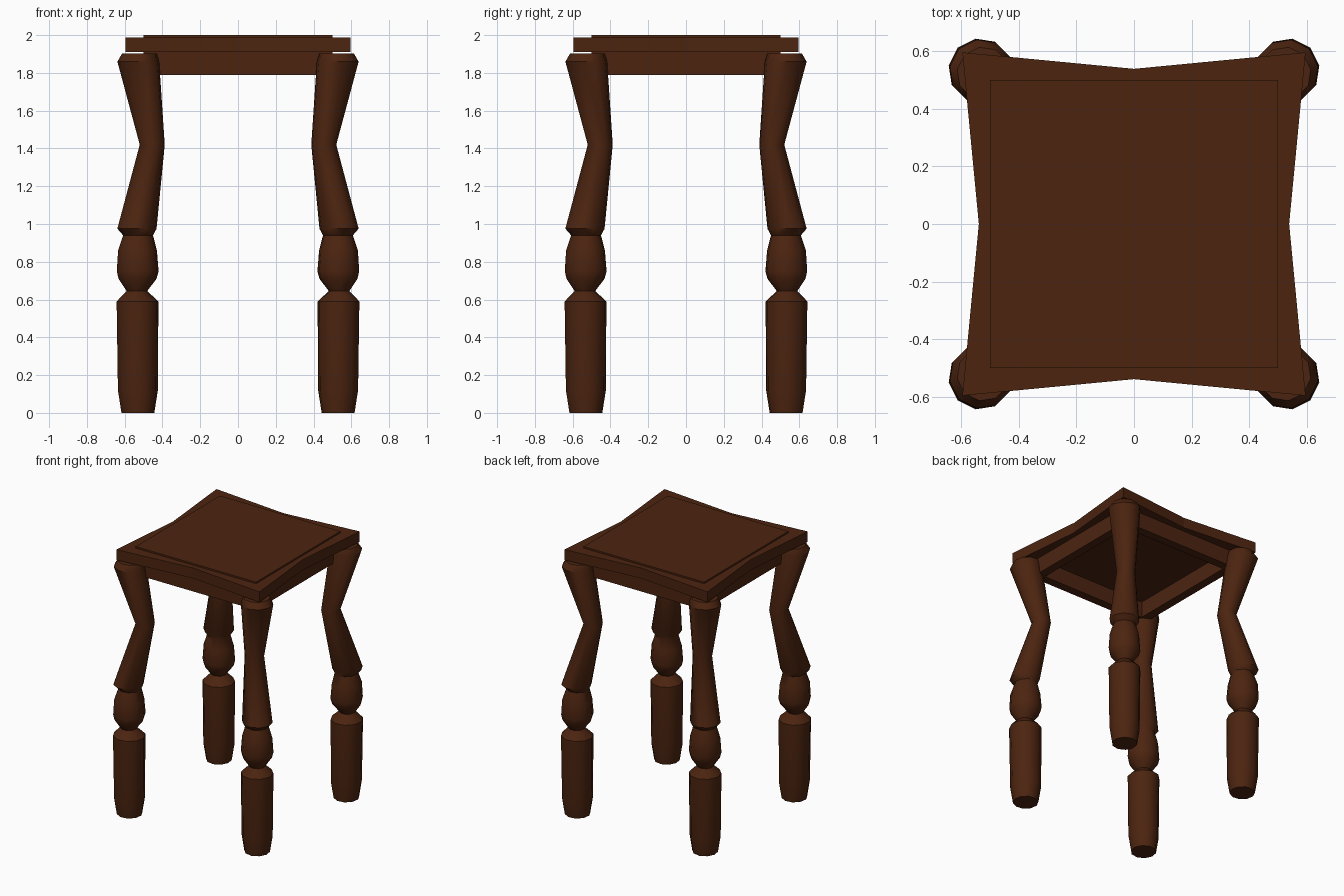
import bpy, bmesh, math

if "Cube" in bpy.data.objects:
    bpy.data.objects.remove(bpy.data.objects["Cube"])

wood = bpy.data.materials.new("dark brown wood")
wood.diffuse_color = (0.072, 0.0175, 0.005, 1)
wood.use_nodes = True
wood.node_tree.nodes["Principled BSDF"].inputs["Base Color"].default_value = wood.diffuse_color


def make(name, bm):
    bmesh.ops.recalc_face_normals(bm, faces=bm.faces)
    me = bpy.data.meshes.new(name)
    bm.to_mesh(me)
    bm.free()
    me.materials.append(wood)
    ob = bpy.data.objects.new(name, me)
    bpy.context.collection.objects.link(ob)
    return ob


def prism(name, outline, z0, z1):
    bm = bmesh.new()
    rings = [[bm.verts.new((x, y, z)) for x, y in outline] for z in (z0, z1)]
    n = len(outline)
    for ring in rings:
        bm.faces.new(ring)
    for i in range(n):
        j = (i + 1) % n
        bm.faces.new((rings[0][i], rings[0][j], rings[1][j], rings[1][i]))
    return make(name, bm)


def rect(x0, x1, y0, y1):
    return [(x0, y0), (x1, y0), (x1, y1), (x0, y1)]


# Seat slab with sides bent inward at their middles, and its raised panel
c, m = 0.595, 0.538
prism("seat", [(-c, -c), (0, -m), (c, -c), (m, 0), (c, c), (0, m), (-c, c), (-m, 0)], 1.91, 1.988)
prism("seat_panel", rect(-0.5, 0.5, -0.5, 0.5), 1.98, 2.0)

# Apron boards between the legs
a, b = 0.5, 0.435
for name, r in (("front_apron", rect(-a, a, -a, -b)), ("back_apron", rect(-a, a, b, a)),
                ("left_apron", rect(-a, -b, -b, b)), ("right_apron", rect(b, a, -b, b))):
    prism(name, r, 1.79, 1.912)

# Turned legs: height, distance of the centre from both axes, radius
PROFILE = [(0.0, 0.53, 0.088), (0.12, 0.53, 0.107), (0.59, 0.532, 0.112),
           (0.645, 0.535, 0.055), (0.71, 0.532, 0.102), (0.75, 0.531, 0.112),
           (0.86, 0.532, 0.104), (0.94, 0.529, 0.08), (0.975, 0.535, 0.105),
           (1.42, 0.454, 0.067), (1.86, 0.528, 0.112), (1.903, 0.522, 0.092)]
SIDES = 10


def leg(name, sx, sy):
    bm = bmesh.new()
    rings = []
    for z, d, r in PROFILE:
        ring = []
        for i in range(SIDES):
            t = math.pi / 4 + i * math.tau / SIDES
            ring.append(bm.verts.new((sx * (d + r * math.cos(t)), sy * (d + r * math.sin(t)), z)))
        rings.append(ring)
    for lo, hi in zip(rings, rings[1:]):
        for i in range(SIDES):
            j = (i + 1) % SIDES
            bm.faces.new((lo[i], lo[j], hi[j], hi[i]))
    bm.faces.new(rings[0])
    bm.faces.new(rings[-1])
    ob = make(name, bm)
    bpy.ops.object.select_all(action='DESELECT')
    ob.select_set(True)
    bpy.context.view_layer.objects.active = ob
    bpy.ops.object.shade_smooth_by_angle(angle=math.radians(40))


for sy, depth in ((-1, "front"), (1, "back")):
    for sx, side in ((-1, "left"), (1, "right")):
        leg(f"{depth}_{side}_leg", sx, sy)
